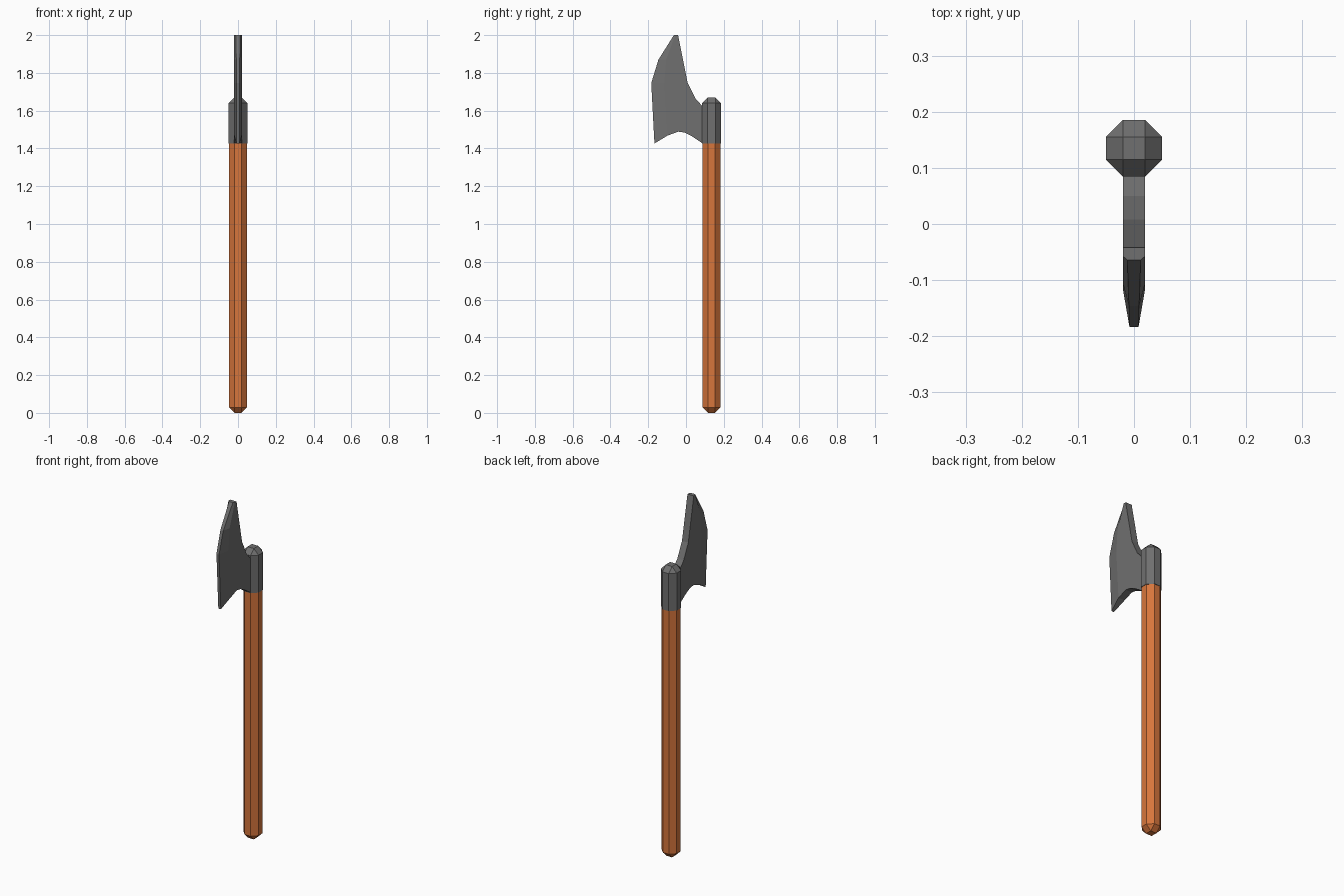
import bpy, bmesh

cube = bpy.data.objects.get("Cube")
if cube:
    bpy.data.objects.remove(cube, do_unlink=True)

SHAFT_Y = 0.135


def material(name, rgb):
    m = bpy.data.materials.new(name)
    m.use_nodes = True
    m.diffuse_color = (*rgb, 1)
    m.node_tree.nodes["Principled BSDF"].inputs["Base Color"].default_value = (*rgb, 1)
    return m


def finish(bm, name, mat):
    bmesh.ops.recalc_face_normals(bm, faces=bm.faces)
    mesh = bpy.data.meshes.new(name)
    bm.to_mesh(mesh)
    bm.free()
    mesh.materials.append(mat)
    obj = bpy.data.objects.new(name, mesh)
    bpy.context.collection.objects.link(obj)
    return obj


def chamfered_post(name, mat, half, z0, z1, cut, flat_end):
    """Square post with chamfered edges, left square at flat_end."""
    bm = bmesh.new()
    bmesh.ops.create_cube(bm, size=1)
    for v in bm.verts:
        v.co = (v.co.x * 2 * half, SHAFT_Y + v.co.y * 2 * half,
                z0 if v.co.z < 0 else z1)
    edges = [e for e in bm.edges
             if not all(abs(v.co.z - flat_end) < 1e-5 for v in e.verts)]
    bmesh.ops.bevel(bm, geom=edges, offset=cut, segments=1,
                    affect='EDGES', profile=0.5)
    return finish(bm, name, mat)


wood = material("orange wood", (0.68, 0.18, 0.045))
steel = material("grey steel", (0.16, 0.16, 0.16))

# Handle and head socket
chamfered_post("handle", wood, 0.0475, 0, 1.43, 0.029, 1.43)
chamfered_post("socket", steel, 0.05, 1.425, 1.67, 0.03, 1.425)

# Blade: thick body outline (y, z), then the thin cutting edge
back = [(-0.042, 2.0), (0.008, 1.75), (0.05, 1.664), (0.1, 1.61)]
belly = [(0.1, 1.425), (0.083, 1.43), (0.034, 1.463),
         (-0.008, 1.484), (-0.04, 1.489)]
shoulder = [(-0.098, 1.468), (-0.115, 1.746), (-0.105, 1.87), (-0.057, 2.0)]
edge = [(-0.167, 1.426), (-0.184, 1.746), (-0.146, 1.87), (-0.064, 2.0)]
edge_half = [0.008, 0.008, 0.009, 0.012]

bm = bmesh.new()
body = back + belly + shoulder
sides = []
for s in (-1, 1):
    b = [bm.verts.new((s * 0.02, y, z)) for y, z in body]
    e = [bm.verts.new((s * h, y, z)) for (y, z), h in zip(edge, edge_half)]
    bm.faces.new(b)
    sh = b[-len(shoulder):]
    for i in range(len(e) - 1):
        bm.faces.new((sh[i], sh[i + 1], e[i + 1], e[i]))
    n = len(back) + len(belly)
    sides.append(b[:n + 1] + e + [b[-1]])

# Rim joining both sides
left, right = sides
for i in range(len(left)):
    j = (i + 1) % len(left)
    if left[i] is not left[j]:
        bm.faces.new((left[i], left[j], right[j], right[i]))
finish(bm, "blade", steel)
